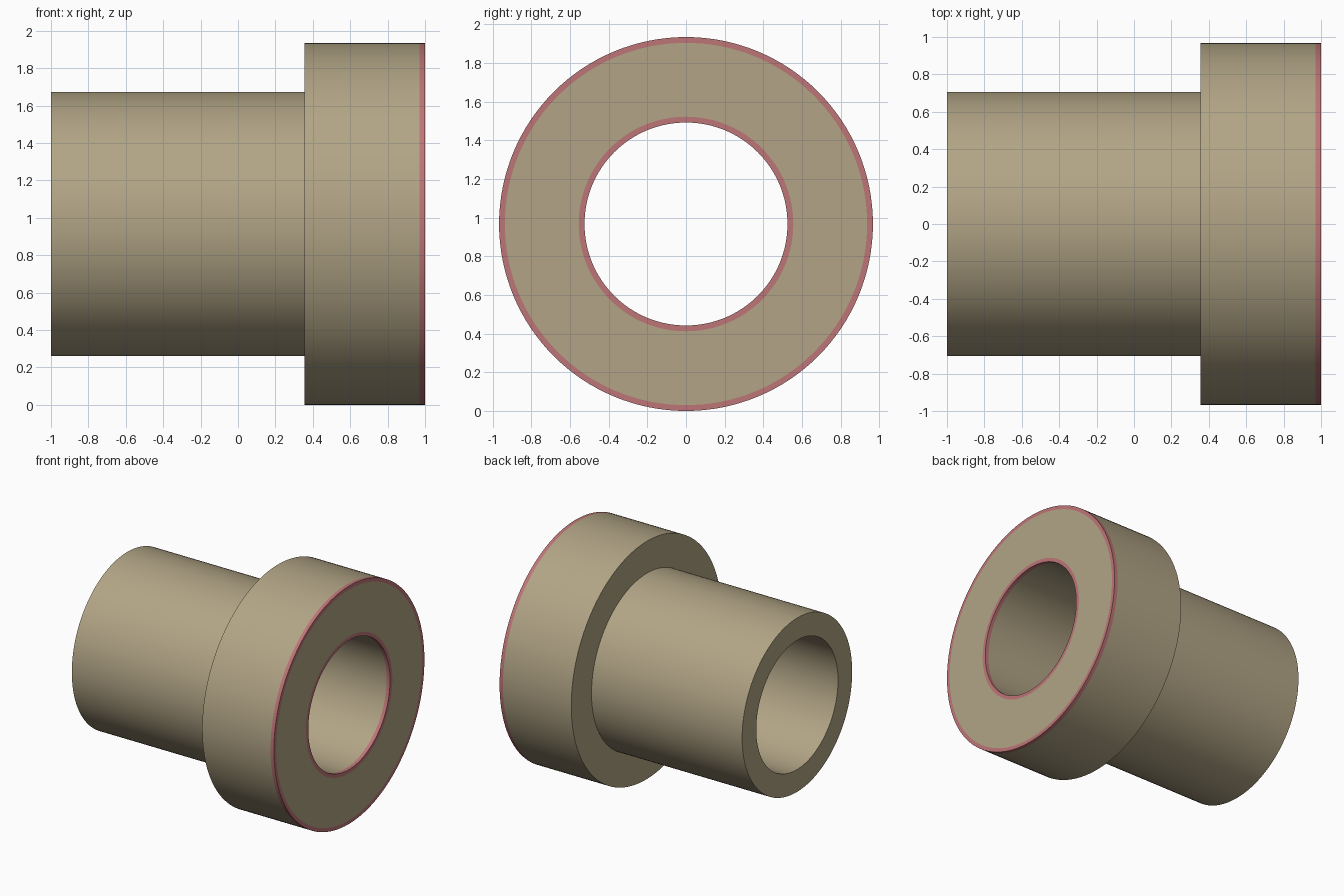
import bpy, bmesh, math

if "Cube" in bpy.data.objects:
    bpy.data.objects.remove(bpy.data.objects["Cube"])

R_FLANGE, R_BODY, R_BORE = 0.967, 0.707, 0.525
X_STEP, BAND, SEG = 0.355, 0.03, 128


def material(name, rgb):
    m = bpy.data.materials.new(name)
    m.diffuse_color = (*rgb, 1.0)
    m.use_nodes = True
    m.node_tree.nodes["Principled BSDF"].inputs["Base Color"].default_value = m.diffuse_color
    return m


tan = material("tan metal", (0.445, 0.375, 0.238))
red = material("dusty red", (0.515, 0.178, 0.184))

# Closed cross-section (x, radius, colour of the strip that starts here)
profile = [
    (-1.0, R_BORE, 0), (-1.0, R_BODY, 0), (X_STEP, R_BODY, 0),
    (X_STEP, R_FLANGE, 0), (1 - BAND, R_FLANGE, 1), (1.0, R_FLANGE, 1),
    (1.0, R_FLANGE - BAND, 0), (1.0, R_BORE + BAND, 1),
    (1.0, R_BORE, 1), (1 - BAND, R_BORE, 0),
]

# Revolve the section around the x axis
bm = bmesh.new()
rings = []
for i in range(SEG):
    a = 2 * math.pi * i / SEG
    rings.append([bm.verts.new((x, r * math.cos(a), r * math.sin(a)))
                  for x, r, _ in profile])
n = len(profile)
for i in range(SEG):
    p, q = rings[i], rings[(i + 1) % SEG]
    for j in range(n):
        k = (j + 1) % n
        f = bm.faces.new((p[j], p[k], q[k], q[j]))
        f.material_index = profile[j][2]
bmesh.ops.recalc_face_normals(bm, faces=bm.faces)
mesh = bpy.data.meshes.new("flanged_bushing")
bm.to_mesh(mesh)
bm.free()
mesh.materials.append(tan)
mesh.materials.append(red)

bushing = bpy.data.objects.new("flanged_bushing", mesh)
bushing.location.z = R_FLANGE
bpy.context.collection.objects.link(bushing)
bpy.context.view_layer.objects.active = bushing
bushing.select_set(True)
bpy.ops.object.shade_smooth_by_angle(angle=math.radians(30))
